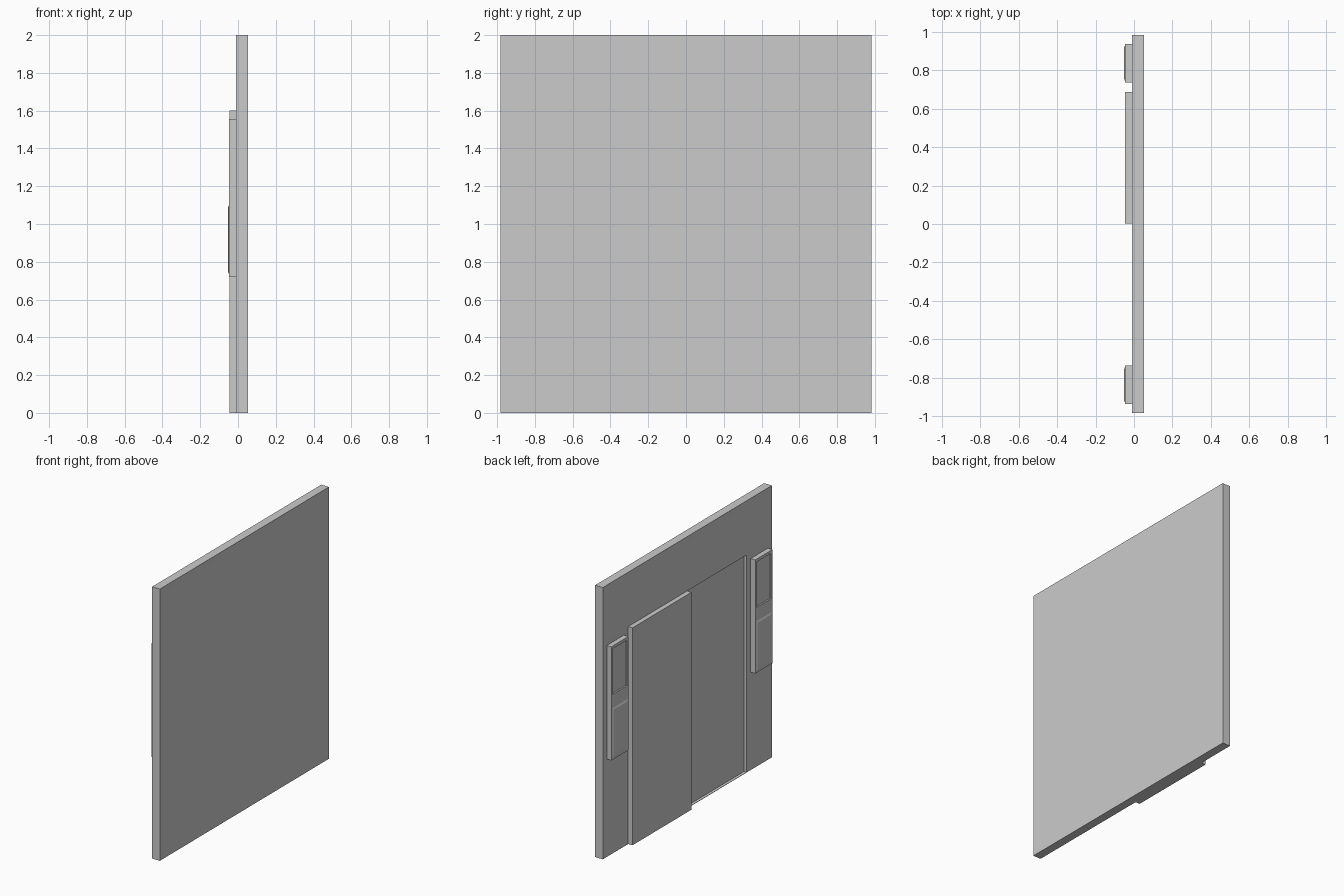
import bpy, bmesh

if "Cube" in bpy.data.objects:
    bpy.data.objects.remove(bpy.data.objects["Cube"])


def box(name, x, y, z):
    """Box from (min, max) pairs along each axis, in world coordinates."""
    bm = bmesh.new()
    bmesh.ops.create_cube(bm, size=1)
    for v in bm.verts:
        for i, (lo, hi) in enumerate((x, y, z)):
            v.co[i] = lo if v.co[i] < 0 else hi
    mesh = bpy.data.meshes.new(name)
    bm.to_mesh(mesh)
    bm.free()
    obj = bpy.data.objects.new(name, mesh)
    bpy.context.collection.objects.link(obj)
    return obj


def cut(obj, x, y, z):
    """Carve a box-shaped recess out of obj."""
    cutter = box("cutter", x, y, z)
    cutter.hide_render = True
    mod = obj.modifiers.new("recess", 'BOOLEAN')
    mod.operation = 'DIFFERENCE'
    mod.solver = 'EXACT'
    mod.object = cutter
    bpy.context.view_layer.objects.active = obj
    bpy.ops.object.modifier_apply(modifier=mod.name)
    bpy.data.objects.remove(cutter)


def mirror_y(obj):
    mod = obj.modifiers.new("mirror", 'MIRROR')
    mod.use_axis = (False, True, False)


WALL_X = -0.011    # wall face on the door side
PANEL_X = -0.048   # face of the control panels

# Wall with a shallow doorway recess
wall = box("wall", (WALL_X, 0.052), (-0.983, 0.983), (0, 2))
cut(wall, (-0.1, 0.012), (-0.688, 0.003), (0.003, 1.6))

# Two door leaves: one sits proud, one sits back in the recess
box("front_door_leaf", (-0.046, WALL_X), (0.003, 0.688), (0, 1.6))
box("rear_door_leaf", (0.009, 0.02), (-0.688, 0.003), (0.003, 1.6))

# Side panels with a recessed upper window
panel = box("side_panel", (PANEL_X, WALL_X), (0.737, 0.937), (0.72, 1.556))
cut(panel, (-0.1, PANEL_X + 0.011), (0.752, 0.922), (1.2, 1.535))
mirror_y(panel)

# Raised lower plate with sloping edges
plate = box("raised_plate", (-0.053, PANEL_X), (0.747, 0.927), (0.735, 1.1))
for v in plate.data.vertices:
    if v.co.x < -0.05:
        v.co.y += 0.013 if v.co.y < 0.83 else -0.013
        v.co.z += 0.013 if v.co.z < 0.9 else -0.013
mirror_y(plate)
